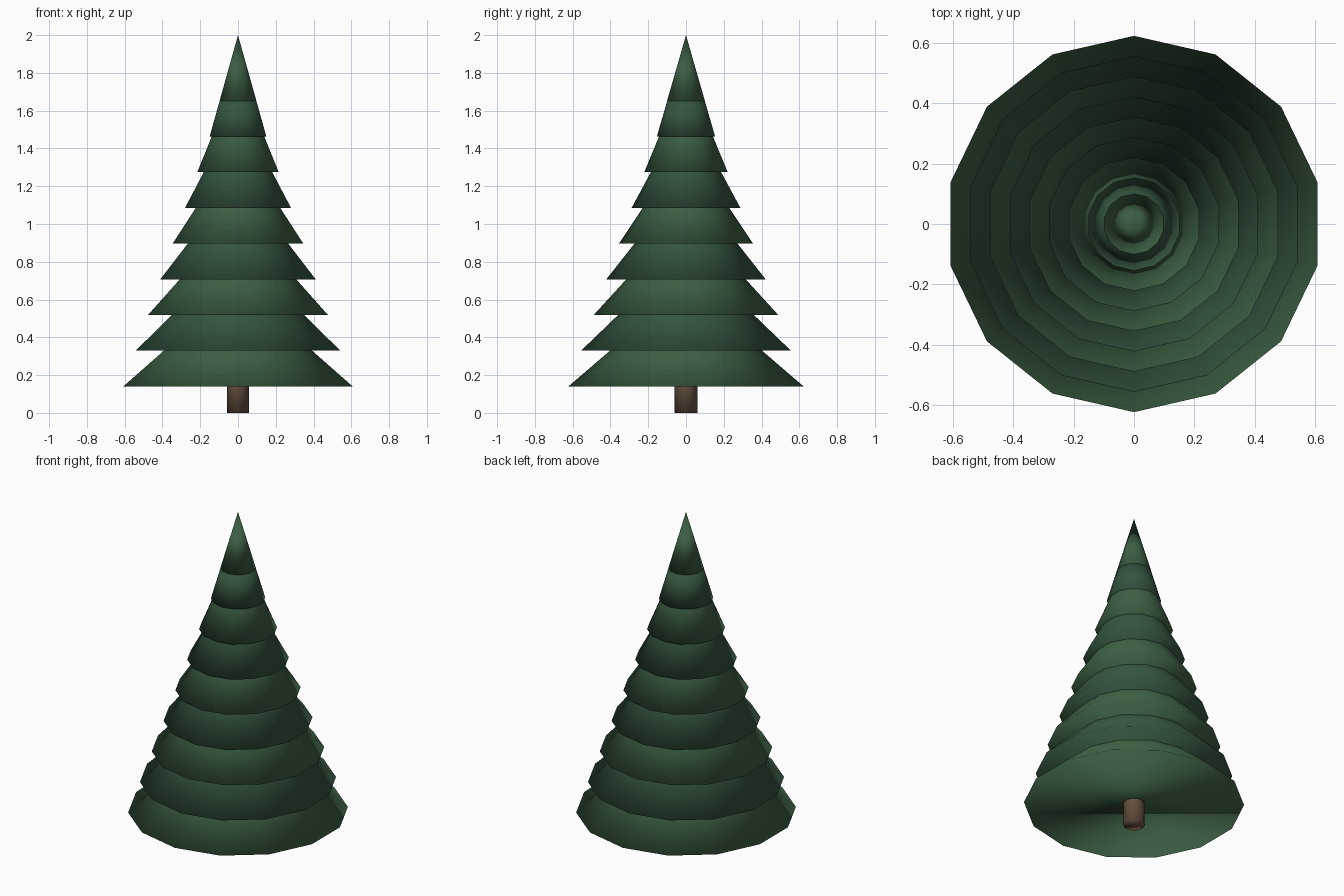
import bpy

if "Cube" in bpy.data.objects:
    bpy.data.objects.remove(bpy.data.objects["Cube"])


def material(name, rgb):
    m = bpy.data.materials.new(name)
    m.diffuse_color = (*rgb, 1)
    m.use_nodes = True
    m.node_tree.nodes["Principled BSDF"].inputs["Base Color"].default_value = m.diffuse_color
    return m


def frustum(name, sides, r_low, r_top, z_low, z_top, mat):
    bpy.ops.mesh.primitive_cone_add(vertices=sides, radius1=r_low, radius2=r_top,
                                    depth=z_top - z_low,
                                    location=(0, 0, (z_low + z_top) / 2))
    ob = bpy.context.object
    ob.name = name
    ob.data.materials.append(mat)
    bpy.ops.object.shade_smooth()
    return ob


bark = material("bark", (0.13, 0.08, 0.048))
greens = [material("light_green", (0.045, 0.115, 0.055)),
          material("dark_green", (0.034, 0.09, 0.048))]

SIDES = 14
STEP = 0.189          # height between tiers
CONE = 0.535          # full height each tier's slope would reach
CUT = 0.346           # height at which the tier is cut off inside the next

# trunk
frustum("trunk", 14, 0.061, 0.058, 0, 0.30, bark)

# eight overlapping branch tiers, shrinking upward
for i in range(8):
    r = 0.623 - 0.067 * i
    z = 0.14 + STEP * i
    h = CUT if i < 7 else STEP + 0.02
    frustum(f"branch_tier_{i + 1}", SIDES, r, r * (1 - h / CONE), z, z + h, greens[i % 2])

# pointed tip continuing the slope of the last tier
frustum("tree_tip", SIDES, 0.1, 0, 1.652, 2.0, greens[0])
